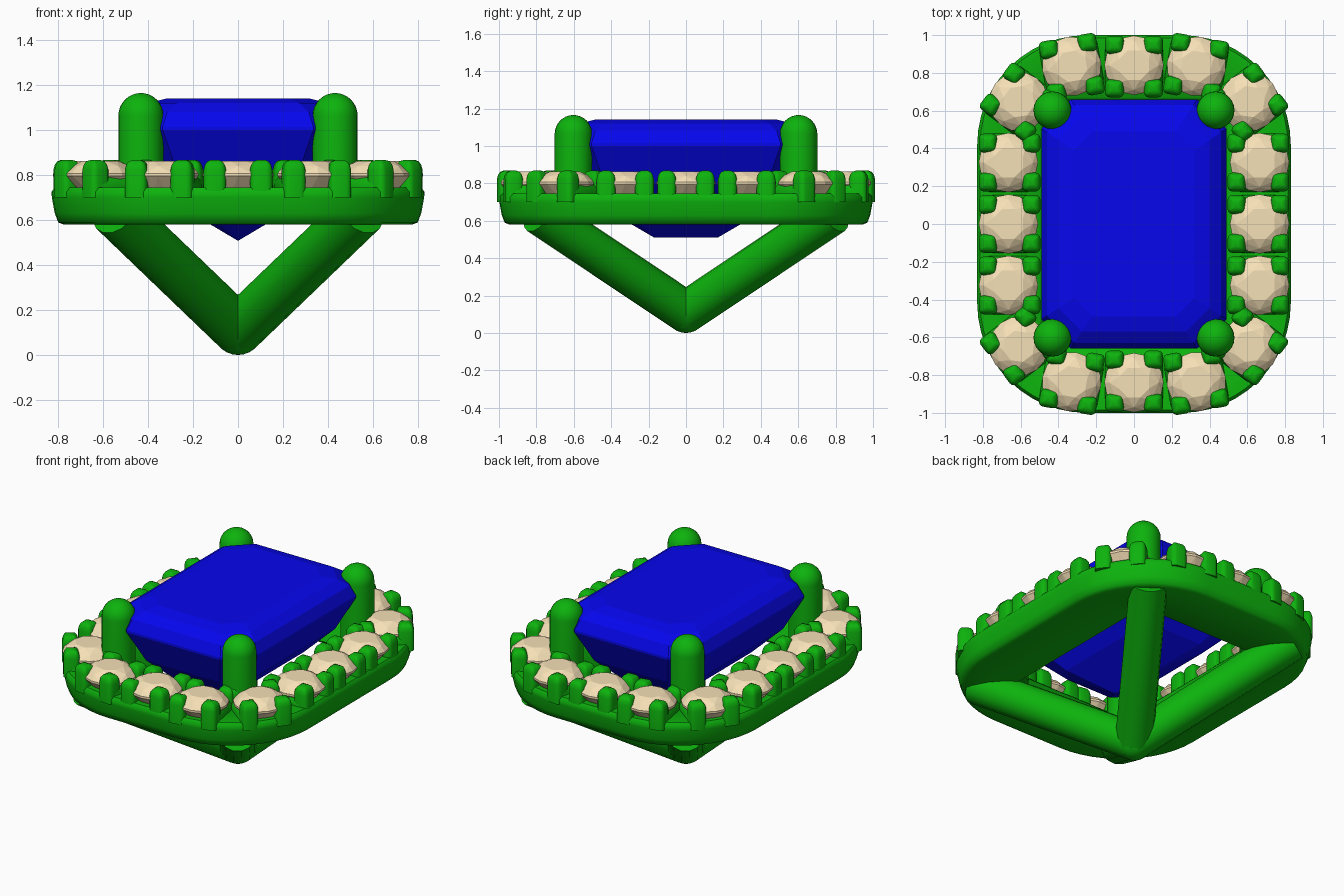
import bpy, bmesh
from math import sin, cos, pi, atan2, radians

if "Cube" in bpy.data.objects:
    bpy.data.objects.remove(bpy.data.objects["Cube"])


def material(name, rgb):
    m = bpy.data.materials.new(name)
    m.diffuse_color = (*rgb, 1)
    m.use_nodes = True
    m.node_tree.nodes["Principled BSDF"].inputs["Base Color"].default_value = m.diffuse_color
    return m


METAL = material("green_metal", (0.004, 0.45, 0.004))
BLUE = material("blue_gem", (0.002, 0.002, 0.85))
CREAM = material("cream_gem", (0.92, 0.75, 0.47))


def finish(name, bm, mat, smooth=None):
    bmesh.ops.recalc_face_normals(bm, faces=bm.faces)
    me = bpy.data.meshes.new(name)
    bm.to_mesh(me)
    bm.free()
    ob = bpy.data.objects.new(name, me)
    bpy.context.collection.objects.link(ob)
    me.materials.append(mat)
    if smooth:
        bpy.ops.object.select_all(action='DESELECT')
        ob.select_set(True)
        bpy.context.view_layer.objects.active = ob
        bpy.ops.object.shade_smooth_by_angle(angle=radians(smooth))
    return ob


def loft(rings, closed=False):
    """Bridge equal-length rings; cap the ends unless the rings close on themselves."""
    bm = bmesh.new()
    vs = [[bm.verts.new(p) for p in r] for r in rings]
    n = len(vs[0])
    for i in range(len(vs) if closed else len(vs) - 1):
        a, b = vs[i], vs[(i + 1) % len(vs)]
        for k in range(n):
            bm.faces.new((a[k], a[(k + 1) % n], b[(k + 1) % n], b[k]))
    if not closed:
        bm.faces.new(vs[0])
        bm.faces.new(vs[-1])
    return bm


def round_rect(hx, hy, r, z, seg=12):
    pts = []
    for q, (sx, sy) in enumerate(((1, 1), (-1, 1), (-1, -1), (1, -1))):
        for k in range(seg + 1):
            a = pi / 2 * (q + k / seg)
            pts.append((sx * (hx - r) + r * cos(a), sy * (hy - r) + r * sin(a), z))
    return pts


# halo frame: rounded band whose inner wall slopes in under the centre gem
band = [(.775, .945, .53, .58), (.80, .97, .55, .59), (.815, .985, .565, .63),
        (.828, .998, .575, .70), (.83, 1.0, .58, .725), (.815, .985, .565, .745),
        (.50, .67, .12, .745), (.485, .655, .10, .73), (.43, .60, .08, .60),
        (.45, .62, .09, .58)]
finish("halo_frame", loft([round_rect(*b) for b in band], True), METAL, 50)


# centre gem: step-cut rectangle with clipped corners
def clipped(hx, hy, z, c):
    return [(hx, hy - c, z), (hx - c, hy, z), (-hx + c, hy, z), (-hx, hy - c, z),
            (-hx, -hy + c, z), (-hx + c, -hy, z), (hx - c, -hy, z), (hx, -hy + c, z)]


steps = [(.004, .17, .51, .002), (.24, .41, .65, .08), (.39, .56, .80, .125),
         (.49, .66, 1.0, .155), (.49, .66, 1.015, .155), (.46, .63, 1.08, .145),
         (.40, .57, 1.12, .125), (.32, .49, 1.14, .10)]
finish("centre_gem", loft([clipped(*s) for s in steps]), BLUE)

# halo stone seats: (x, y, outward angle), one quarter mirrored around
seats = set()
for x, y, a in ((0, .84, pi / 2), (.33, .835, radians(80)), (.61, .648, radians(37)),
                (.665, .325, 0), (.665, 0, 0)):
    for sx in (1, -1):
        for sy in (1, -1):
            ang = atan2(sy * sin(a), sx * cos(a))
            seats.add((round(x * sx, 3) + 0.0, round(y * sy, 3) + 0.0,
                       round(cos(ang), 4) + 0.0, round(sin(ang), 4) + 0.0))


def ring(r, z, n, off=0.0):
    return [(r * cos(2 * pi * (k + off) / n), r * sin(2 * pi * (k + off) / n), z)
            for k in range(n)]


gem_pts = (ring(.085, .863, 8, .5) + ring(.13, .84, 8) + ring(.157, .808, 16)
           + ring(.157, .795, 16) + ring(.085, .715, 8, .5) + [(0, 0, .635)])


def claw(bm, seat, d, t, hd, ht, top):
    """Round-topped block at outward offset d and sideways offset t of a seat."""
    x, y, nx, ny = seat
    rings = []
    for ins, z in ((0, .70), (0, top - .045), (.006, top - .022), (.017, top - .007), (.034, top)):
        ins = min(ins, ht * .7)
        rr = round_rect(hd - ins, ht - ins, max(min(.026, ht * .8) - ins, .004), z, 3)
        rings.append([(x + (d + u) * nx - (t + v) * ny, y + (d + u) * ny + (t + v) * nx, w)
                      for u, v, w in rr])
    part = loft(rings)
    tmp = bpy.data.meshes.new("tmp")
    part.to_mesh(tmp)
    part.free()
    bm.from_mesh(tmp)
    bpy.data.meshes.remove(tmp)


# small halo gems, each with four claws and two low ridges beside it
claws = bmesh.new()
for i, seat in enumerate(sorted(seats)):
    x, y, nx, ny = seat
    gem = bmesh.new()
    for px, py, pz in gem_pts:
        gem.verts.new((x + px * nx - py * ny, y + px * ny + py * nx, pz))
    bmesh.ops.convex_hull(gem, input=gem.verts)
    finish(f"halo_gem_{i + 1}", gem, CREAM)
    for t in (-.103, .103):
        claw(claws, seat, .108, t, .048, .05, .868)
        claw(claws, seat, -.122, t, .048, .05, .868)
        claw(claws, seat, 0, t * 1.27, .12, .024, .80)
finish("halo_claws", claws, METAL, 60)

# corner posts with domed tops holding the centre gem
for sx in (1, -1):
    for sy in (1, -1):
        prof = [(.10, .62), (.10, 1.065)] + [(.10 * cos(a * pi / 16), 1.065 + .10 * sin(a * pi / 16))
                                             for a in range(1, 8)] + [(.004, 1.165)]
        rings = []
        for r, z in prof:
            rings.append([(sx * .432 + px, sy * .602 + py, pz) for px, py, pz in ring(r, z, 24)])
        finish(f"corner_post_{'r' if sx > 0 else 'l'}{'b' if sy > 0 else 'f'}",
               loft(rings), METAL, 50)

# four round struts running from the halo corners down to a hub
for sx in (1, -1):
    for sy in (1, -1):
        name = f"strut_{'r' if sx > 0 else 'l'}{'b' if sy > 0 else 'f'}"
        cu = bpy.data.curves.new(name, 'CURVE')
        cu.dimensions = '3D'
        cu.bevel_depth = .112
        cu.bevel_resolution = 5
        cu.use_fill_caps = True
        sp = cu.splines.new('POLY')
        sp.points.add(1)
        sp.points[0].co = (.55 * sx, .79 * sy, .64, 1)
        sp.points[1].co = (0, 0, .112, 1)
        cu.materials.append(METAL)
        bpy.context.collection.objects.link(bpy.data.objects.new(name, cu))
hub = bmesh.new()
bmesh.ops.create_uvsphere(hub, u_segments=24, v_segments=14, radius=.112)
bmesh.ops.translate(hub, verts=hub.verts, vec=(0, 0, .112))
finish("strut_hub", hub, METAL, 60)
